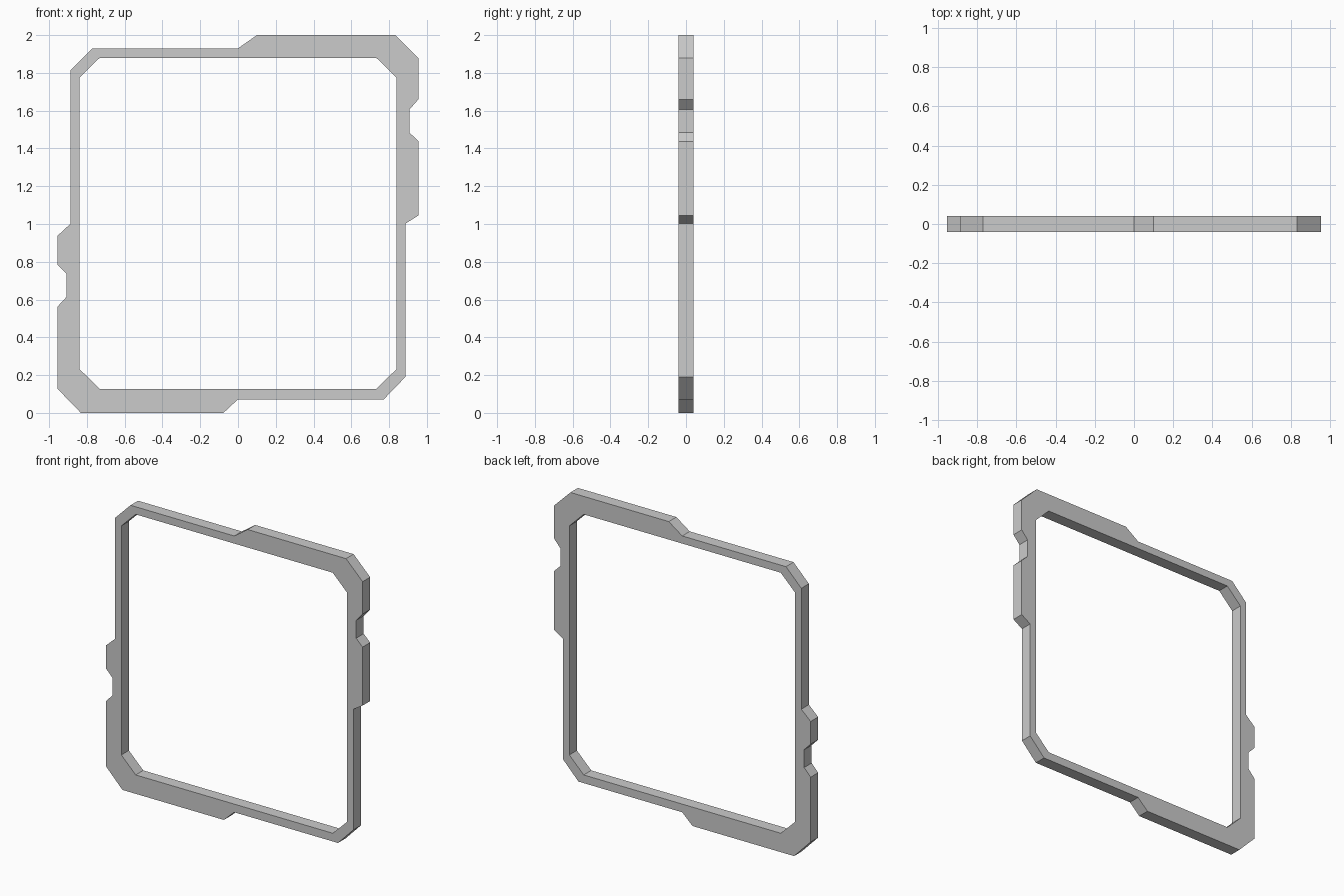
import bpy
import bmesh

if "Cube" in bpy.data.objects:
    bpy.data.objects.remove(bpy.data.objects["Cube"])

HALF_DEPTH = 0.04

# Outer outline (x, z), clockwise from the top step
outer = [
    (0, 1.93), (0.10, 2.0), (0.832, 2.0), (0.955, 1.878),
    (0.955, 1.66), (0.907, 1.605), (0.907, 1.485), (0.955, 1.438),
    (0.955, 1.045), (0.886, 1.002), (0.886, 0.19), (0.772, 0.072),
    (0, 0.072), (-0.077, 0), (-0.832, 0), (-0.955, 0.127),
    (-0.955, 0.563), (-0.907, 0.615), (-0.907, 0.735), (-0.955, 0.785),
    (-0.955, 0.938), (-0.886, 1.002), (-0.886, 1.815), (-0.772, 1.93),
]

# Inner opening: a chamfered rectangle, mirrored from one corner
corner = [(0.733, 0.876), (0.84, 0.77)]
inner = []
for sx, sz in ((1, 1), (1, -1), (-1, -1), (-1, 1)):
    pts = corner if sx * sz > 0 else corner[::-1]
    inner += [(sx * x, 1.003 + sz * z) for x, z in pts]


def add_loop(bm, points):
    verts = [bm.verts.new((x, -HALF_DEPTH, z)) for x, z in points]
    return [bm.edges.new((a, b)) for a, b in zip(verts, verts[1:] + verts[:1])]


# Flat ring filled between both outlines, then extruded to thickness
bm = bmesh.new()
edges = add_loop(bm, outer) + add_loop(bm, inner)
bmesh.ops.triangle_fill(bm, edges=edges, use_beauty=True, use_dissolve=False)
result = bmesh.ops.extrude_face_region(bm, geom=bm.faces[:], use_keep_orig=True)
moved = [g for g in result["geom"] if isinstance(g, bmesh.types.BMVert)]
bmesh.ops.translate(bm, verts=moved, vec=(0, 2 * HALF_DEPTH, 0))
bmesh.ops.recalc_face_normals(bm, faces=bm.faces[:])

mesh = bpy.data.meshes.new("panel_frame")
bm.to_mesh(mesh)
bm.free()
frame = bpy.data.objects.new("panel_frame", mesh)
bpy.context.collection.objects.link(frame)
